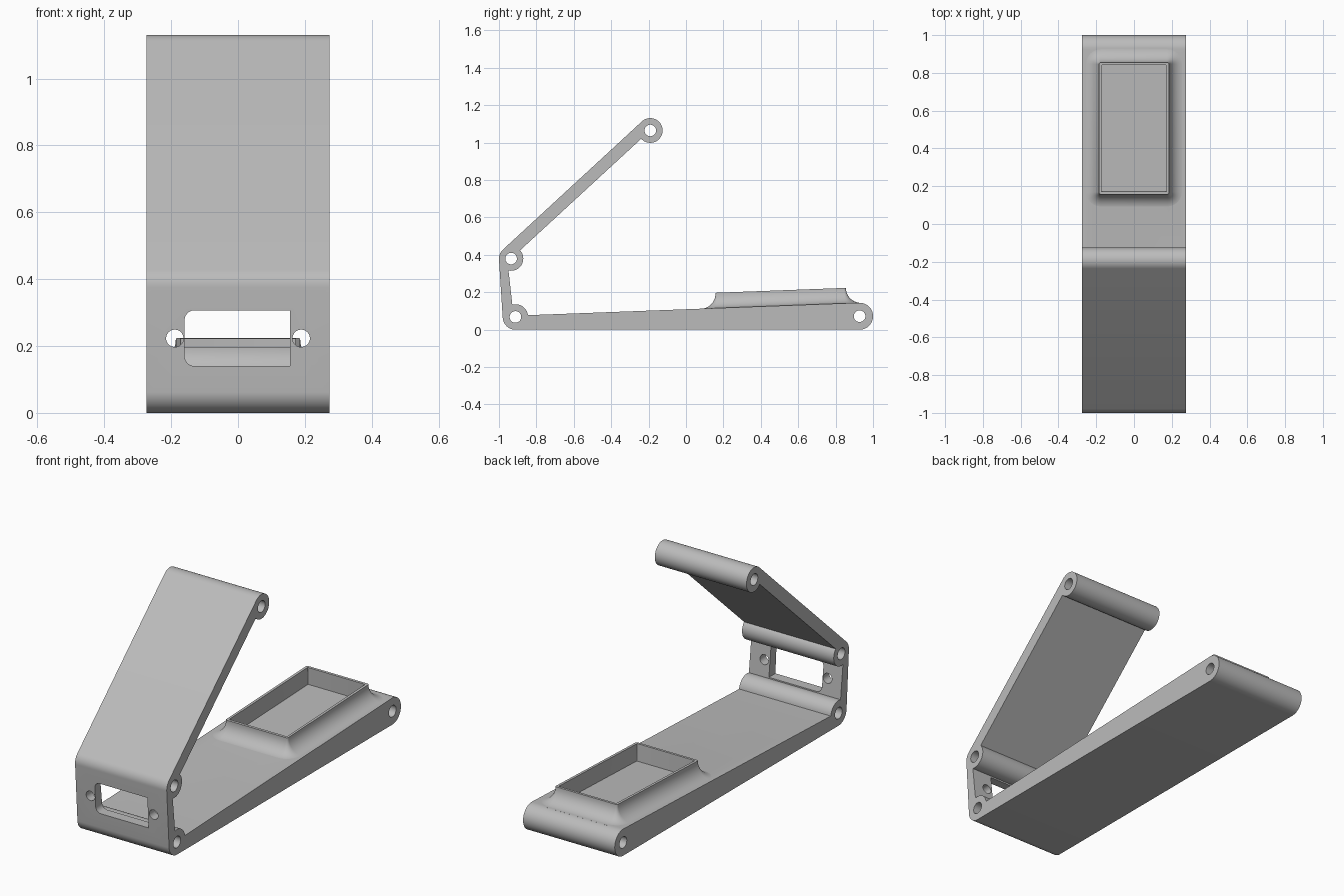
import bpy, bmesh
from math import sin, cos, radians, atan2
from mathutils import Matrix, Vector

cube = bpy.data.objects.get("Cube")
if cube:
    bpy.data.objects.remove(cube)

grey = bpy.data.materials.new("plain grey")
grey.use_nodes = True
grey.diffuse_color = (0.5, 0.5, 0.5, 1)
grey.node_tree.nodes["Principled BSDF"].inputs["Base Color"].default_value = (0.5, 0.5, 0.5, 1)

HALF = 0.274  # half width of the strap


def loft(name, rings):
    """Closed solid through rings of equal point count."""
    bm = bmesh.new()
    loops = [[bm.verts.new(p) for p in ring] for ring in rings]
    for a, b in zip(loops, loops[1:]):
        for i in range(len(a)):
            j = (i + 1) % len(a)
            bm.faces.new((a[i], a[j], b[j], b[i]))
    bm.faces.new(loops[0][::-1])
    bm.faces.new(loops[-1])
    bmesh.ops.recalc_face_normals(bm, faces=bm.faces)
    mesh = bpy.data.meshes.new(name)
    bm.to_mesh(mesh)
    bm.free()
    mesh.materials.append(grey)
    ob = bpy.data.objects.new(name, mesh)
    bpy.context.collection.objects.link(ob)
    return ob


def arc(c, r, start, end, step=6):
    n = max(2, round(abs(end - start) / step))
    angles = [radians(start + (end - start) * i / n) for i in range(n + 1)]
    return [(c[0] + r * cos(a), c[1] + r * sin(a)) for a in angles]


def along_x(name, outline, half):
    return loft(name, [[(x, y, z) for y, z in outline] for x in (-half, half)])


def along_y(name, outline, lo, hi):
    return loft(name, [[(x, y, z) for x, z in outline] for y in (lo, hi)])


def rounded_rect(hx, hy, r):
    corners = ((1, 1, 0), (-1, 1, 90), (-1, -1, 180), (1, -1, 270))
    return [p for sx, sy, a in corners
            for p in arc((sx * (hx - r), sy * (hy - r)), r, a, a + 90, 15)]


def combine(ob, tool, operation):
    bpy.context.view_layer.objects.active = ob
    mod = ob.modifiers.new(operation.lower(), 'BOOLEAN')
    mod.operation, mod.solver, mod.object = operation, 'EXACT', tool
    bpy.ops.object.modifier_apply(modifier=mod.name)
    bpy.data.objects.remove(tool)


# Hinge centres as (y, z)
heel, elbow, tip, toe = (-0.912, 0.068), (-0.935, 0.38), (-0.191, 1.065), (0.928, 0.072)

# Folded strap: base, front wall and sloping arm in one side profile
outline = (arc(heel, 0.068, 184.4, 270) + arc(toe, 0.072, -90, 92)
           + arc(heel, 0.068, 8, 104) + [(-0.949, 0.316)]
           + arc(elbow, 0.065, -98, 42.6) + arc(tip, 0.066, 222.6, 492.6)
           + arc(elbow, 0.065, 132.6, 184.4))
body = along_x("folding_stand", outline, HALF)

# Raised tray with a concave flared foot, tilted with the base
top_start, top_end = Vector((-0.845, 0.0775)), Vector((0.9255, 0.144))
slope = top_end - top_start
origin = top_start + slope * ((0.509 - top_start.x) / slope.x)
tilt = (Matrix.Translation((0, origin.x, origin.y - 0.001))
        @ Matrix.Rotation(atan2(slope.y, slope.x), 4, 'X'))
HX, HY, RIM, FLARE = 0.186, 0.349, 0.083, 0.08


def tray_ring(inset, height, radius):
    return [tilt @ Vector((x, y, height))
            for x, y in rounded_rect(HX - inset, HY - inset, radius)]


flare = arc((FLARE, FLARE), FLARE, 180, 270, 9)
rings = [tray_ring(0, RIM, 0.01)] + [tray_ring(-d, h, 0.01 + d) for d, h in flare]
rings.append(tray_ring(-FLARE, -0.02, 0.01 + FLARE))
combine(body, loft("tray", rings), 'UNION')
pocket = [tray_ring(0.014, h, 0.004) for h in (-0.01, RIM + 0.1)]
combine(body, loft("tray_pocket", pocket), 'DIFFERENCE')

# Pin holes through every hinge barrel
for centre in (heel, elbow, tip, toe):
    hole = along_x("pin_hole", arc(centre, 0.031, 0, 350, 10), HALF + 0.1)
    combine(body, hole, 'DIFFERENCE')

# Front window, rounded on one side only, with a screw hole each side
window = ([(0.155, 0.14), (0.155, 0.307)] + arc((-0.13, 0.277), 0.03, 90, 180, 15)
          + arc((-0.13, 0.17), 0.03, 180, 270, 15))
combine(body, along_y("window", window, -1.1, -0.88), 'DIFFERENCE')
for side in (-1, 1):
    screw = arc((side * 0.189, 0.223), 0.026, 0, 350, 10)
    combine(body, along_y("screw_hole", screw, -1.1, -0.88), 'DIFFERENCE')

bpy.ops.object.select_all(action='DESELECT')
body.select_set(True)
bpy.context.view_layer.objects.active = body
bpy.ops.object.shade_smooth_by_angle(angle=radians(28))
